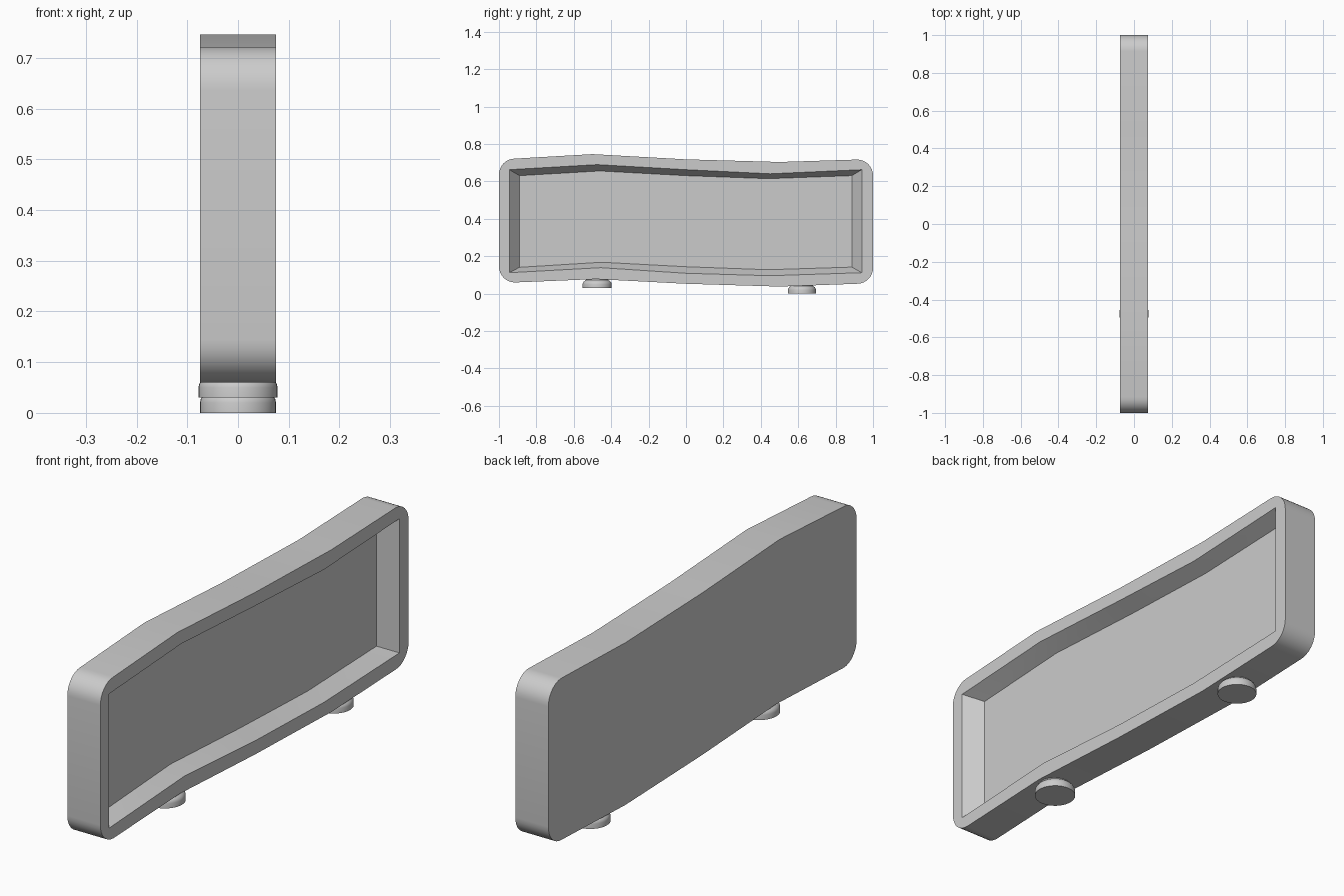
import bpy, bmesh
from math import sin, cos, pi, radians

if "Cube" in bpy.data.objects:
    bpy.data.objects.remove(bpy.data.objects["Cube"])

HALF = 0.075       # half thickness of the tray
FLOOR_X = 0.008    # depth position of the recess floor


def finish(bm, name):
    bmesh.ops.recalc_face_normals(bm, faces=bm.faces[:])
    me = bpy.data.meshes.new(name)
    bm.to_mesh(me)
    bm.free()
    ob = bpy.data.objects.new(name, me)
    bpy.context.collection.objects.link(ob)
    bpy.ops.object.select_all(action='DESELECT')
    ob.select_set(True)
    bpy.context.view_layer.objects.active = ob
    bpy.ops.object.shade_smooth_by_angle(angle=radians(30))
    return ob


def arc(cy, cz, r, start, n=8):
    return [(cy + r * cos(start + pi / 2 * i / n), cz + r * sin(start + pi / 2 * i / n))
            for i in range(n + 1)]


def ring(bm, pts, x):
    return [bm.verts.new((x, y, z)) for y, z in pts]


def walls(bm, a, b):
    for i in range(len(a)):
        j = (i + 1) % len(a)
        bm.faces.new((a[i], a[j], b[j], b[i]))


# Wavy outline with rounded corners, counter-clockwise in (y, z)
R = 0.085
outer = (arc(-1 + R, 0.06 + R, R, pi)
         + [(-0.48, 0.078), (0, 0.053), (0.5, 0.038)]
         + arc(1 - R, 0.053 + R, R, 1.5 * pi)
         + arc(1 - R, 0.717 - R, R, 0)
         + [(0.5, 0.704), (0, 0.718), (-0.5, 0.746)]
         + arc(-1 + R, 0.722 - R, R, pi / 2))
# Recess mouth and smaller recess floor
mouth = [(-0.945, 0.112), (-0.455, 0.139), (0, 0.109), (0.45, 0.096), (0.94, 0.112),
         (0.94, 0.663), (0.45, 0.641), (0, 0.663), (-0.475, 0.69), (-0.945, 0.663)]
floor = [(-0.89, 0.141), (-0.45, 0.168), (0, 0.144), (0.44, 0.128), (0.887, 0.142),
         (0.887, 0.631), (0.44, 0.615), (0, 0.631), (-0.46, 0.656), (-0.89, 0.631)]

# Tray body: back, outer walls, rim, tapered recess walls, floor
bm = bmesh.new()
back, front = ring(bm, outer, -HALF), ring(bm, outer, HALF)
lip, bed = ring(bm, mouth, HALF), ring(bm, floor, FLOOR_X)
bm.faces.new(back)
bm.faces.new(bed)
walls(bm, back, front)
walls(bm, lip, bed)
rim = [bm.edges.get((loop[i], loop[i - 1])) for loop in (front, lip) for i in range(len(loop))]
bmesh.ops.triangle_fill(bm, edges=rim, use_beauty=True, normal=(1, 0, 0))
finish(bm, "tray_body")


# Round button feet with domed shoulders, tucked into the underside
def foot(name, y, z, r):
    n = 40
    profile = [(1, 0), (1, 0.020), (0.98, 0.027), (0.92, 0.034), (0.84, 0.039), (0.78, 0.042), (0.78, 0.058)]
    bm = bmesh.new()
    rings = [[bm.verts.new((r * k * cos(2 * pi * i / n), y + r * k * sin(2 * pi * i / n), z + h))
              for i in range(n)] for k, h in profile]
    for a, b in zip(rings, rings[1:]):
        walls(bm, a, b)
    bm.faces.new(rings[0])
    bm.faces.new(rings[-1])
    finish(bm, name)


foot("foot_front", -0.475, 0.03, 0.078)
foot("foot_back", 0.62, 0.0, 0.075)
